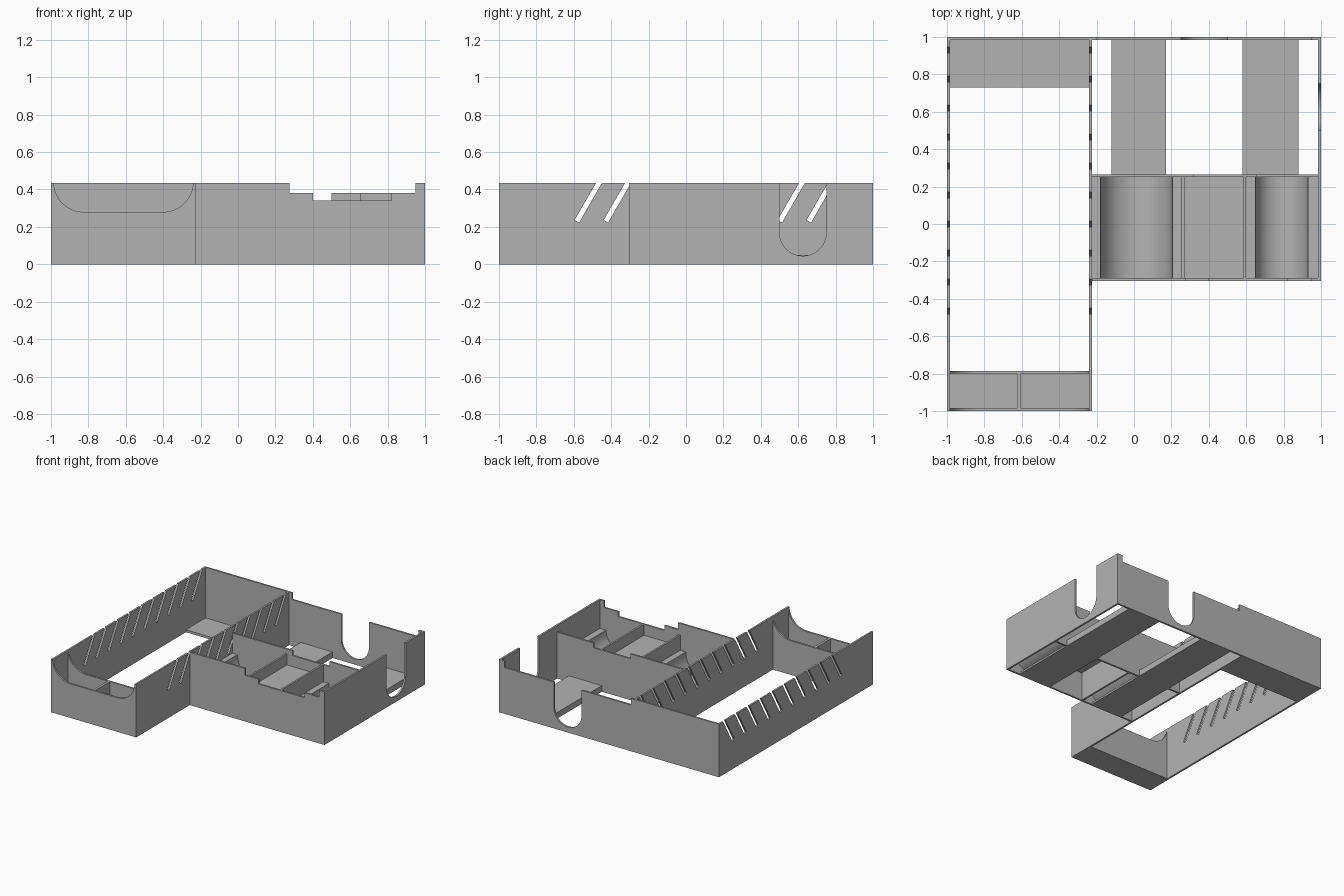
import bpy, bmesh, math

if "Cube" in bpy.data.objects:
    bpy.data.objects.remove(bpy.data.objects["Cube"])

H, T = 0.435, 0.015          # tray height, wall thickness
grey = bpy.data.materials.new("plain_grey")
grey.diffuse_color = (0.45, 0.45, 0.45, 1)
grey.use_nodes = True
grey.node_tree.nodes["Principled BSDF"].inputs["Base Color"].default_value = grey.diffuse_color


def prism(name, axis, pts, a, b, smooth=False):
    """Extrude a 2D outline along axis; the outline is (y,z), (x,z) or (x,y)."""
    place = {"x": lambda p, d: (d, p[0], p[1]),
             "y": lambda p, d: (p[0], d, p[1]),
             "z": lambda p, d: (p[0], p[1], d)}[axis]
    bm = bmesh.new()
    lo = [bm.verts.new(place(p, a)) for p in pts]
    hi = [bm.verts.new(place(p, b)) for p in pts]
    bm.faces.new(lo)
    bm.faces.new(hi[::-1])
    for i in range(len(pts)):
        j = (i + 1) % len(pts)
        bm.faces.new((lo[i], hi[i], hi[j], lo[j]))
    bmesh.ops.recalc_face_normals(bm, faces=bm.faces)
    me = bpy.data.meshes.new(name)
    bm.to_mesh(me)
    bm.free()
    me.materials.append(grey)
    ob = bpy.data.objects.new(name, me)
    bpy.context.collection.objects.link(ob)
    if smooth:
        bpy.ops.object.select_all(action="DESELECT")
        ob.select_set(True)
        bpy.context.view_layer.objects.active = ob
        bpy.ops.object.shade_smooth_by_angle(angle=math.radians(30))
    return ob


def box(name, x0, x1, y0, y1, z0, z1):
    return prism(name, "z", [(x0, y0), (x1, y0), (x1, y1), (x0, y1)], z0, z1)


def arc(cx, cz, r, a0, a1, n=16):
    return [(cx + r * math.cos(math.radians(a0 + (a1 - a0) * i / n)),
             cz + r * math.sin(math.radians(a0 + (a1 - a0) * i / n)))
            for i in range(n + 1)]


def u_notch(c, top, r=0.125, bottom=0.045):
    """Round-bottomed cable notch, listed left to right."""
    return [(c - r, top)] + arc(c, bottom + r, r, 180, 360, 24) + [(c + r, top)]


def wall(name, axis, top, a, b):
    """Wall standing on the ground with the given top edge."""
    return prism(name, axis, [(top[0][0], 0)] + top + [(top[-1][0], 0)], a, b, True)


# Long side walls with slanted vent slots
w, s, c = 0.0135, 0.5, 0.866
slotted = [(-1, H)]
for i in range(10):
    t = -0.465 + 0.155 * i
    by, bz = t - 0.205 * s / c, H - 0.205
    slotted += [(t - w / c, H), (by - w * c, bz + w * s),
                (by + w * c, bz - w * s), (t + w / c, H)]
slotted.append((1, H))
wall("outer_slotted_wall", "x", slotted, -1, -1 + T)
wall("inner_slotted_wall", "x", slotted, -0.225 - T, -0.225)

# Scooped front walls of the long bay
x0, x1, r, low = -1 + T, -0.225 - T, 0.16, 0.28
scoop = ([(x0, H)] + arc(x0 + r, low + r, r, 182, 270)
         + arc(x1 - r, low + r, r, 270, 358) + [(x1, H)])
for name, y in (("scooped_front_wall", -1), ("scooped_pocket_wall", -0.80)):
    wall(name, "y", scoop, y, y + T)

# Floors and divider of the long bay
box("front_pocket_floor", x0, x1, -1 + T, -0.80, 0, 0.02)
box("pocket_divider", -0.625, -0.605, -1 + T, -0.80, 0.02, low)
box("rear_bay_floor", x0, x1, 0.73, 1 - T, 0, 0.02)
box("rear_bay_wall", x0, x1, 1 - T, 1, 0, H)

# Outer walls of the wide bay
wall("rear_wall", "y", [(-0.225, H), (-0.20, H), (-0.20, 0.38)] + u_notch(0.375, 0.38)
     + [(0.95, 0.38), (0.95, H), (1 - T, H)], 1 - T, 1)
wall("right_wall", "x", [(-0.305, H)] + u_notch(0.625, H) + [(1, H)], 1 - T, 1)
wall("stepped_front_wall", "y",
     [(-0.225, H), (0.275, H), (0.275, 0.38), (0.40, 0.38), (0.40, 0.34), (0.82, 0.34),
      (0.82, 0.38), (0.95, 0.38), (0.95, H), (1 - T, H)], -0.305, -0.305 + T)
wall("middle_wall", "y",
     [(-0.225, 0.38), (0.32, 0.38), (0.32, 0.34), (0.655, 0.34),
      (0.655, 0.38), (1 - T, 0.38)], 0.25, 0.25 + T)

# Bin dividers
yf, yb = -0.305 + T, 0.25
for name, x in (("left_bin_divider", 0.255), ("right_bin_divider", 0.585)):
    box(name, x, x + T, yf, yb, 0, 0.34)

# Base strips, split by the middle wall
for side, a, b in (("left", -0.12, 0.17), ("right", 0.58, 0.88)):
    box(side + "_rear_base_strip", a, b, 0.25 + T, 1 - T, 0, 0.05)
    box(side + "_bin_base_strip", a, b, yf, yb, 0, 0.015)


def trough(name, xa, xb, ca, cb, z):
    """Thin round trough with flat ledges reaching the bin sides."""
    m, r = (ca + cb) / 2, (cb - ca) / 2
    inner = arc(m, z, r, 180, 360, 32)
    outer = arc(m, z - 0.01, r + 0.006, 360, 180, 32)
    prism(name, "y", [(xa, z)] + inner + [(xb, z), (xb, z - 0.01)] + outer
          + [(xa, z - 0.01)], yf, yb, True)


trough("left_bin_trough", -0.225, 0.255, -0.18, 0.205, 0.215)
trough("right_bin_trough", 0.60, 1 - T, 0.65, 0.93, 0.20)
box("middle_bin_floor", 0.27, 0.585, yf, yb, 0.235, 0.25)
